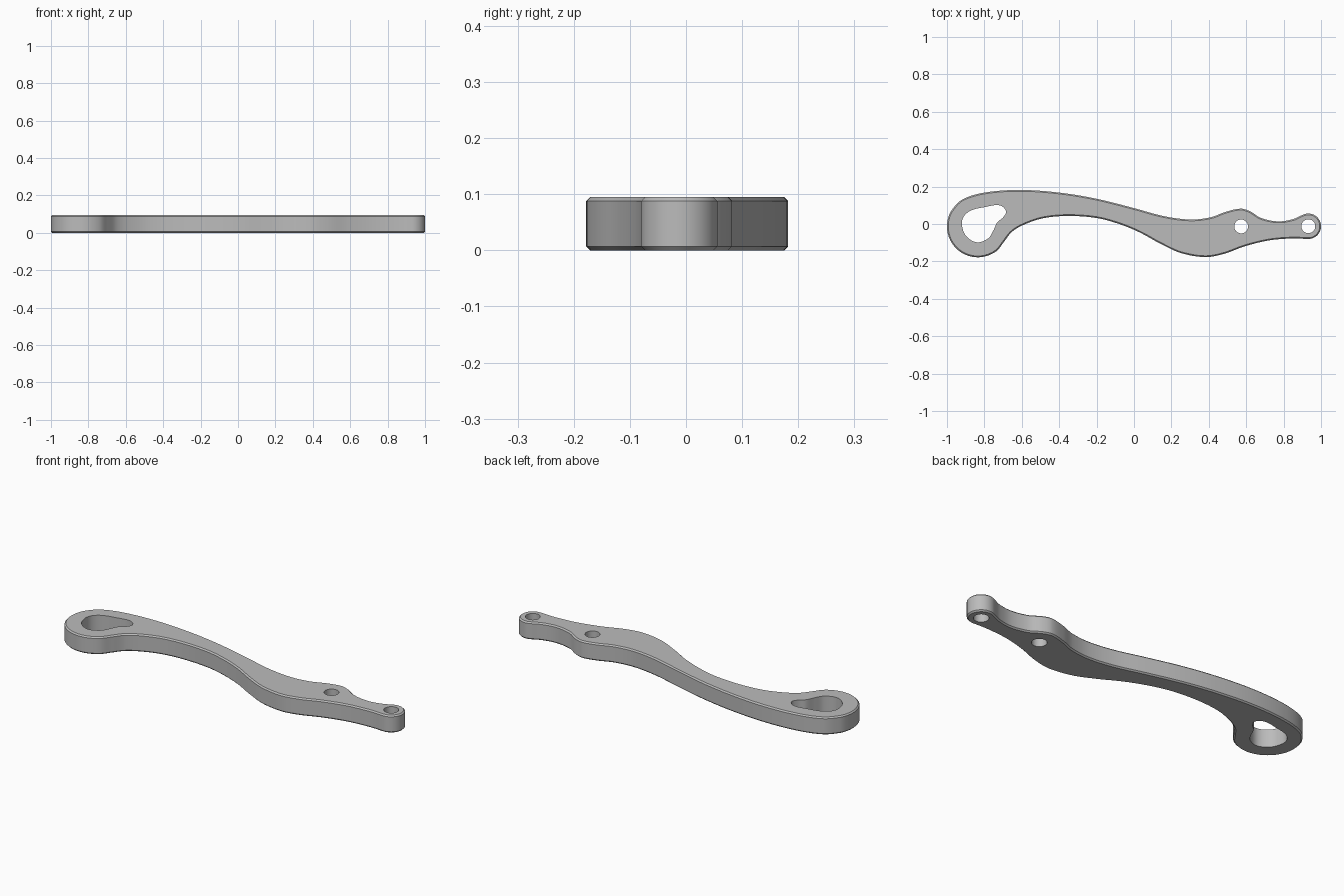
import bpy
import bmesh
from math import cos, sin, radians
from mathutils import Vector
from mathutils.geometry import interpolate_bezier

THICKNESS = 0.095
CHAMFER = 0.007

default_cube = bpy.data.objects.get("Cube")
if default_cube:
    bpy.data.objects.remove(default_cube, do_unlink=True)


def arc(centre, radius, start, end, count):
    """Points along a circular arc, angles in degrees."""
    angles = [radians(start + (end - start) * i / count) for i in range(count + 1)]
    return [(centre[0] + radius * cos(a), centre[1] + radius * sin(a)) for a in angles]


def smooth_loop(points, steps=6):
    """Closed smooth curve through the given points."""
    points = [Vector(p) for p in points]
    total = len(points)
    tangents = [(points[(i + 1) % total] - points[i - 1]).normalized() for i in range(total)]
    loop = []
    for i in range(total):
        j = (i + 1) % total
        start, end = points[i], points[j]
        reach = (end - start).length / 3
        segment = interpolate_bezier(start, start + tangents[i] * reach,
                                     end - tangents[j] * reach, end, steps + 1)
        loop.extend(p.to_2d() for p in segment[:-1])
    return loop


def inset_loop(loop, distance):
    """Shift a clockwise loop inwards."""
    total = len(loop)
    result = []
    for i, point in enumerate(loop):
        along = (loop[(i + 1) % total] - loop[i - 1]).normalized()
        result.append(point + Vector((along.y, -along.x)) * distance)
    return result


def add_ring(bm, loop, height):
    return [bm.verts.new((p.x, p.y, height)) for p in loop]


def ring_edges(bm, ring):
    return [bm.edges.new((v, ring[(i + 1) % len(ring)])) for i, v in enumerate(ring)]


def bridge(bm, lower, upper):
    total = len(lower)
    for i in range(total):
        j = (i + 1) % total
        bm.faces.new((lower[i], lower[j], upper[j], upper[i]))


# Lever outline: round head, arched handle, pivot hump, small end boss
head = (-0.835, -0.013)
pivot = (0.573, -0.013)
boss = (0.932, -0.012)
outline = arc(head, 0.165, -50, -210, 10)
outline += [(-0.92, 0.13), (-0.8, 0.168), (-0.61, 0.182), (-0.4, 0.168),
            (-0.2, 0.135), (0, 0.085), (0.16, 0.042), (0.3, 0.024),
            (0.41, 0.036), (0.49, 0.065), (0.57, 0.082), (0.62, 0.068),
            (0.68, 0.032), (0.77, 0.014), (0.85, 0.026)]
outline += arc(boss, 0.068, 110, -90, 12)
outline += [(0.85, -0.077), (0.72, -0.088), (0.59, -0.12), (0.48, -0.16),
            (0.38, -0.177), (0.25, -0.155), (0.14, -0.105), (0.03, -0.045),
            (-0.08, 0), (-0.2, 0.032), (-0.35, 0.043), (-0.48, 0.032),
            (-0.58, 0), (-0.65, -0.04), (-0.695, -0.095)]

# Teardrop opening in the head
teardrop = [(-0.92, -0.005), (-0.91, 0.04), (-0.87, 0.073), (-0.8, 0.09),
            (-0.72, 0.1), (-0.685, 0.07), (-0.7, 0.035), (-0.73, 0.01),
            (-0.752, -0.035), (-0.78, -0.077), (-0.84, -0.098), (-0.897, -0.065)]

outer = smooth_loop(outline)
inner = inset_loop(outer, CHAMFER)
holes = [smooth_loop(teardrop)]
for centre in (pivot, boss):
    holes.append(smooth_loop(arc(centre, 0.037, 0, 330, 11), 4))

# Chamfered outer wall
bm = bmesh.new()
bottom = add_ring(bm, inner, 0)
low = add_ring(bm, outer, CHAMFER)
high = add_ring(bm, outer, THICKNESS - CHAMFER)
top = add_ring(bm, inner, THICKNESS)
bottom_edges = ring_edges(bm, bottom)
top_edges = ring_edges(bm, top)
for lower, upper in ((bottom, low), (low, high), (high, top)):
    bridge(bm, lower, upper)

# Straight hole walls
for hole in holes:
    lower = add_ring(bm, hole, 0)
    upper = add_ring(bm, hole, THICKNESS)
    bottom_edges += ring_edges(bm, lower)
    top_edges += ring_edges(bm, upper)
    bridge(bm, lower, upper)

# Flat faces with the openings left clear
for edges, direction in ((bottom_edges, -1), (top_edges, 1)):
    bmesh.ops.triangle_fill(bm, use_beauty=True, use_dissolve=False,
                            edges=edges, normal=(0, 0, direction))
bmesh.ops.recalc_face_normals(bm, faces=bm.faces[:])

mesh = bpy.data.meshes.new("lever_arm")
bm.to_mesh(mesh)
bm.free()
lever = bpy.data.objects.new("lever_arm", mesh)
bpy.context.collection.objects.link(lever)

# Plain grey metal
grey = bpy.data.materials.new("grey_metal")
grey.use_nodes = True
colour = (0.5, 0.5, 0.5, 1)
grey.diffuse_color = colour
for node in grey.node_tree.nodes:
    if node.type == "BSDF_PRINCIPLED":
        node.inputs["Base Color"].default_value = colour
mesh.materials.append(grey)

bpy.ops.object.select_all(action="DESELECT")
lever.select_set(True)
bpy.context.view_layer.objects.active = lever
bpy.ops.object.shade_smooth_by_angle(angle=radians(30))
